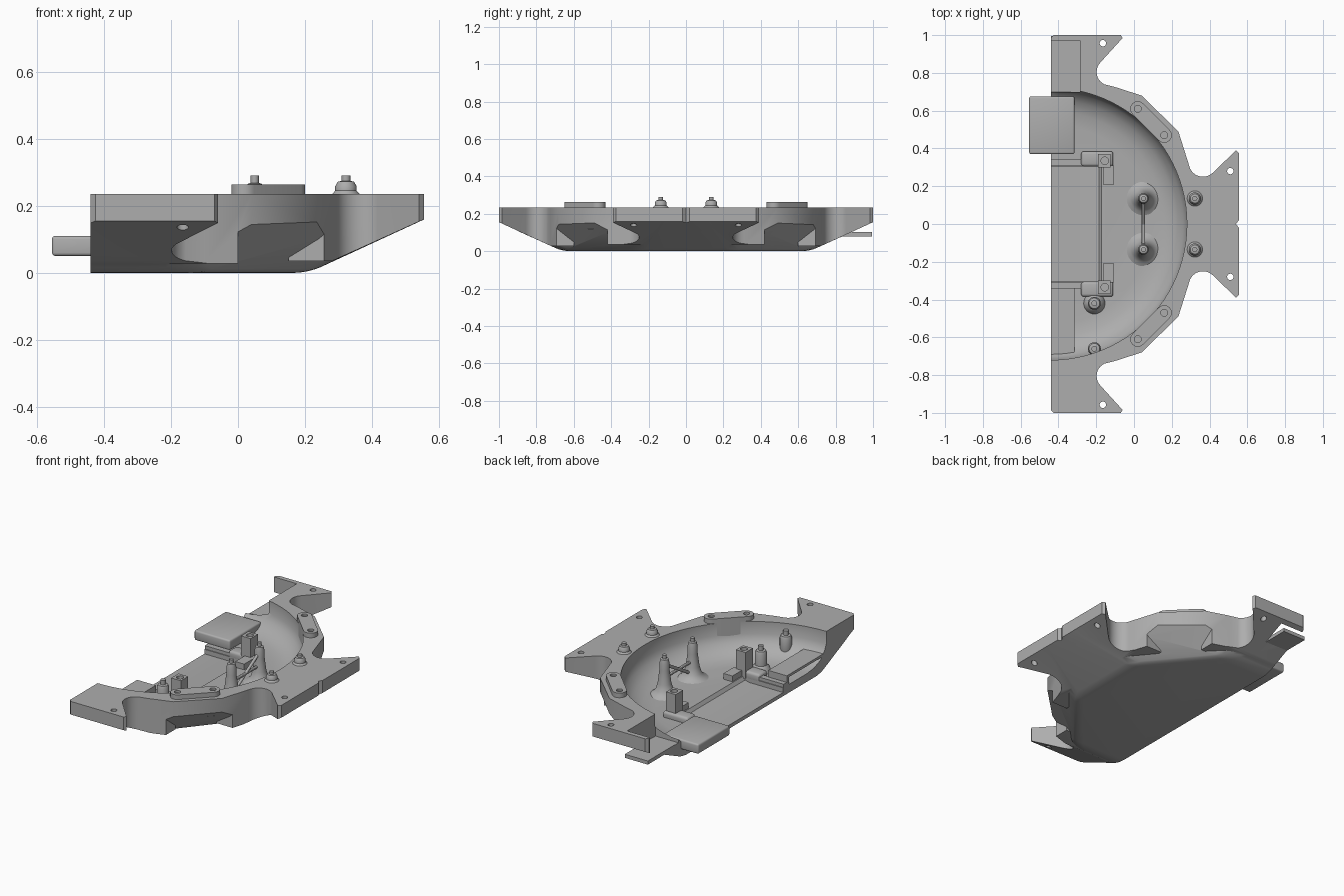
import bpy, bmesh, math
from mathutils import Vector

if "Cube" in bpy.data.objects:
    bpy.data.objects.remove(bpy.data.objects["Cube"])

grey = bpy.data.materials.new("plain grey")
grey.use_nodes = True
grey.diffuse_color = (0.42, 0.42, 0.42, 1)
grey.node_tree.nodes["Principled BSDF"].inputs["Base Color"].default_value = (0.42, 0.42, 0.42, 1)

TOP = 0.235
CUT = -0.44


def finish(bm, name):
    bmesh.ops.recalc_face_normals(bm, faces=bm.faces[:])
    mesh = bpy.data.meshes.new(name)
    bm.to_mesh(mesh)
    bm.free()
    ob = bpy.data.objects.new(name, mesh)
    bpy.context.scene.collection.objects.link(ob)
    mesh.materials.append(grey)
    return ob


def prism(name, pts, vec):
    """Extrude a closed 3D polygon along a vector."""
    bm = bmesh.new()
    face = bm.faces.new([bm.verts.new(p) for p in pts])
    new = bmesh.ops.extrude_face_region(bm, geom=[face])["geom"]
    verts = [v for v in new if isinstance(v, bmesh.types.BMVert)]
    bmesh.ops.translate(bm, verts=verts, vec=vec)
    return finish(bm, name)


def box(name, x0, x1, y0, y1, z0, z1):
    return prism(name, [(x0, y0, z0), (x1, y0, z0), (x1, y1, z0), (x0, y1, z0)], (0, 0, z1 - z0))


def lathe(name, profile, x, y, steps=32):
    """Closed turned solid from (radius, z) pairs, bottom to top."""
    bm = bmesh.new()
    rings = [[bm.verts.new((x + r * math.cos(2 * math.pi * i / steps),
                            y + r * math.sin(2 * math.pi * i / steps), z))
              for i in range(steps)] for r, z in profile]
    for a, b in zip(rings, rings[1:]):
        for i in range(steps):
            j = (i + 1) % steps
            bm.faces.new((a[i], a[j], b[j], b[i]))
    bm.faces.new(rings[0])
    bm.faces.new(rings[-1])
    return finish(bm, name)


def activate(ob):
    bpy.ops.object.select_all(action='DESELECT')
    bpy.context.view_layer.objects.active = ob
    ob.select_set(True)


def apply(ob, mod):
    activate(ob)
    bpy.ops.object.modifier_apply(modifier=mod.name)


def boolean(ob, tool, op):
    mod = ob.modifiers.new("cut", 'BOOLEAN')
    mod.operation, mod.solver, mod.object = op, 'EXACT', tool
    apply(ob, mod)
    bpy.data.objects.remove(tool)


def bevel(ob, width, segments=3):
    mod = ob.modifiers.new("round", 'BEVEL')
    mod.width, mod.segments, mod.limit_method = width, segments, 'ANGLE'
    mod.angle_limit = math.radians(15)
    apply(ob, mod)


def arc(cx, cy, r, a0, a1, n=10):
    return [(cx + r * math.cos(math.radians(a0 + (a1 - a0) * i / n)),
             cy + r * math.sin(math.radians(a0 + (a1 - a0) * i / n))) for i in range(n + 1)]


# Plan outline: mounting ears joined by scooped recesses, half mirrored in y
half = [(0.54, 0), (0.555, 0.02), (0.555, 0.375), (0.54, 0.39)]
half += arc(0.365, 0.325, 0.075, -45, -170)
half += [(0.235, 0.49), (0.04, 0.68), (-0.1, 0.725)]
half += arc(-0.125, 0.805, 0.073, 245, 135)
half += [(-0.06, 0.985), (-0.07, 1), (-0.425, 1), (CUT, 0.985)]
outline = half + [(x, -y) for x, y in reversed(half[1:])]
body = prism("housing_shell", [(x, y, -0.05) for x, y in outline], (0, 0, TOP + 0.05))

# Tapered underside: faceted core plus sloping wedges beneath the ears
bm = bmesh.new()
for z, ring in ((0, [(-0.7, 0.66), (-0.12, 0.66), (0.21, 0.26)]),
                (TOP, [(-0.7, 1.18), (-0.13, 0.97), (0.09, 0.75), (0.28, 0.55), (0.46, 0.37), (0.72, 0.1)])):
    for x, y in ring:
        for s in (1, -1):
            bm.verts.new((x, s * y, z))
            if z:
                bm.verts.new((x, s * y, 0.4))
hull = bmesh.ops.convex_hull(bm, input=bm.verts[:])
bmesh.ops.delete(bm, geom=list(set(hull["geom_interior"])), context='VERTS')
bmesh.ops.dissolve_limit(bm, angle_limit=0.02, verts=bm.verts[:], edges=bm.edges[:])
core = finish(bm, "core_form")
bevel(core, 0.04, 4)
for s in (1, -1):
    side = [(0.72, 0.027), (1.05, 0.178), (1.05, 0.35), (0.6, 0.35), (0.6, 0.027)]
    boolean(core, prism("side_wedge", [(-0.65, s * y, z) for y, z in side], (0.65, 0, 0)), 'UNION')
front = [(0.28, 0.035), (0.6, 0.18), (0.6, 0.35), (0.15, 0.35), (0.15, 0.035)]
boolean(core, prism("end_wedge", [(x, -0.42, z) for x, z in front], (0, 0.84, 0)), 'UNION')
boolean(body, core, 'INTERSECT')

# Round bowl, central pocket, screw holes and the corner tray
bowl = [(0.53, 0.05), (0.6, 0.057), (0.66, 0.08), (0.7, 0.12), (0.72, 0.16), (0.72, 0.4)]
boolean(body, lathe("bowl_cutter", bowl, CUT, 0, 96), 'DIFFERENCE')
pocket = [(-0.6, 0.022), (-0.21, 0.022), (-0.185, 0.03), (-0.165, 0.06), (-0.165, 0.1), (-0.6, 0.1)]
boolean(body, prism("pocket_cutter", [(x, -0.305, z) for x, z in pocket], (0, 0.61, 0)), 'DIFFERENCE')
for x, y in ((-0.165, 0.957), (0.51, 0.28)):
    for s in (1, -1):
        boolean(body, lathe("hole_cutter", [(0.017, -0.1), (0.017, 0.4)], x, s * y, 20), 'DIFFERENCE')
boolean(body, box("tray_cutter", -0.6, -0.285, 0.7, 0.972, 0.1, 0.4), 'DIFFERENCE')
box("corner_tray", CUT, -0.285, 0.74, 0.995, 0.08, 0.102)

# Cable tab and open tube beside the pocket
tab = box("side_tab", -0.555, -0.315, 0.37, 0.675, 0.05, 0.11)
bevel(tab, 0.01)
box("tab_support", CUT, -0.32, 0.4, 0.65, 0.03, 0.06)
tube = box("open_tube", CUT, -0.315, -0.7, -0.34, 0.03, 0.11)
boolean(tube, box("tube_cutter", -0.5, -0.335, -0.68, -0.36, 0.05, 0.095), 'DIFFERENCE')

for s, side in ((1, "left"), (-1, "right")):
    # Corner blocks with screw holes and low feet
    block = box("corner_block_" + side, -0.19, -0.125, *sorted((s * 0.3, s * 0.37)), 0.04, 0.2)
    boolean(block, lathe("screw_cutter", [(0.02, 0.17), (0.02, 0.3)], -0.155, s * 0.335, 20), 'DIFFERENCE')
    foot = box("block_foot_" + side, -0.28, -0.11, *sorted((s * 0.305, s * 0.385)), 0.03, 0.085)
    bevel(foot, 0.015)
    box("block_rib_" + side, -0.165, -0.105, *sorted((s * 0.21, s * 0.31)), 0.04, 0.085)
    box("pocket_ledge_" + side, CUT, -0.27, *sorted((s * 0.31, s * 0.345)), 0.03, 0.07)

    # Flared pivot posts in the bowl
    lathe("pivot_post_" + side, [(0.1, 0.045), (0.07, 0.058), (0.05, 0.08), (0.038, 0.12), (0.028, 0.2),
                                 (0.028, 0.24), (0.022, 0.265), (0.012, 0.268), (0.012, 0.29)], 0.05, s * 0.135)
    # Bosses on the end ear
    lathe("ear_boss_" + side, [(0.045, 0.23), (0.032, 0.245), (0.032, 0.258), (0.024, 0.272),
                               (0.013, 0.274), (0.013, 0.29)], 0.322, s * 0.135)

    # Rounded clamp plates along the diagonal rim
    a, b = Vector((0.02, s * 0.61)), Vector((0.16, s * 0.47))
    ang = math.degrees(math.atan2(b.y - a.y, b.x - a.x))
    pts = arc(b.x, b.y, 0.04, ang - 90, ang + 90, 12) + arc(a.x, a.y, 0.04, ang + 90, ang + 270, 12)
    plate = prism("clamp_plate_" + side, [(x, y, 0.12) for x, y in pts], (0, 0, 0.143))
    for p in (a, b):
        boolean(plate, lathe("screw_cutter", [(0.018, 0.25), (0.018, 0.3)], p.x, p.y, 20), 'DIFFERENCE')

# Crossed rods between the pivot posts
for name, z0, z1 in (("level_rod", 0.15, 0.15), ("slanted_rod", 0.07, 0.23)):
    a, b = Vector((0.05, -0.135, z0)), Vector((0.05, 0.135, z1))
    rod = lathe(name, [(0.009, 0), (0.009, (b - a).length)], 0, 0, 12)
    rod.rotation_euler = (b - a).to_track_quat('Z', 'Y').to_euler()
    rod.location = a

# Two short posts near the tube
for name, y, r in (("short_post_inner", -0.42, 0.058), ("short_post_outer", -0.66, 0.036)):
    lathe(name, [(r, 0.045), (r * 0.85, 0.075), (0.034, 0.09), (0.034, 0.16), (0.028, 0.175),
                 (0.015, 0.178), (0.015, 0.205)], -0.21, y)

# Smooth shading with crisp edges
for ob in list(bpy.context.scene.objects):
    if ob.type == 'MESH' and ob.data.materials and ob.data.materials[0] == grey:
        activate(ob)
        bpy.ops.object.shade_smooth_by_angle(angle=math.radians(30))
